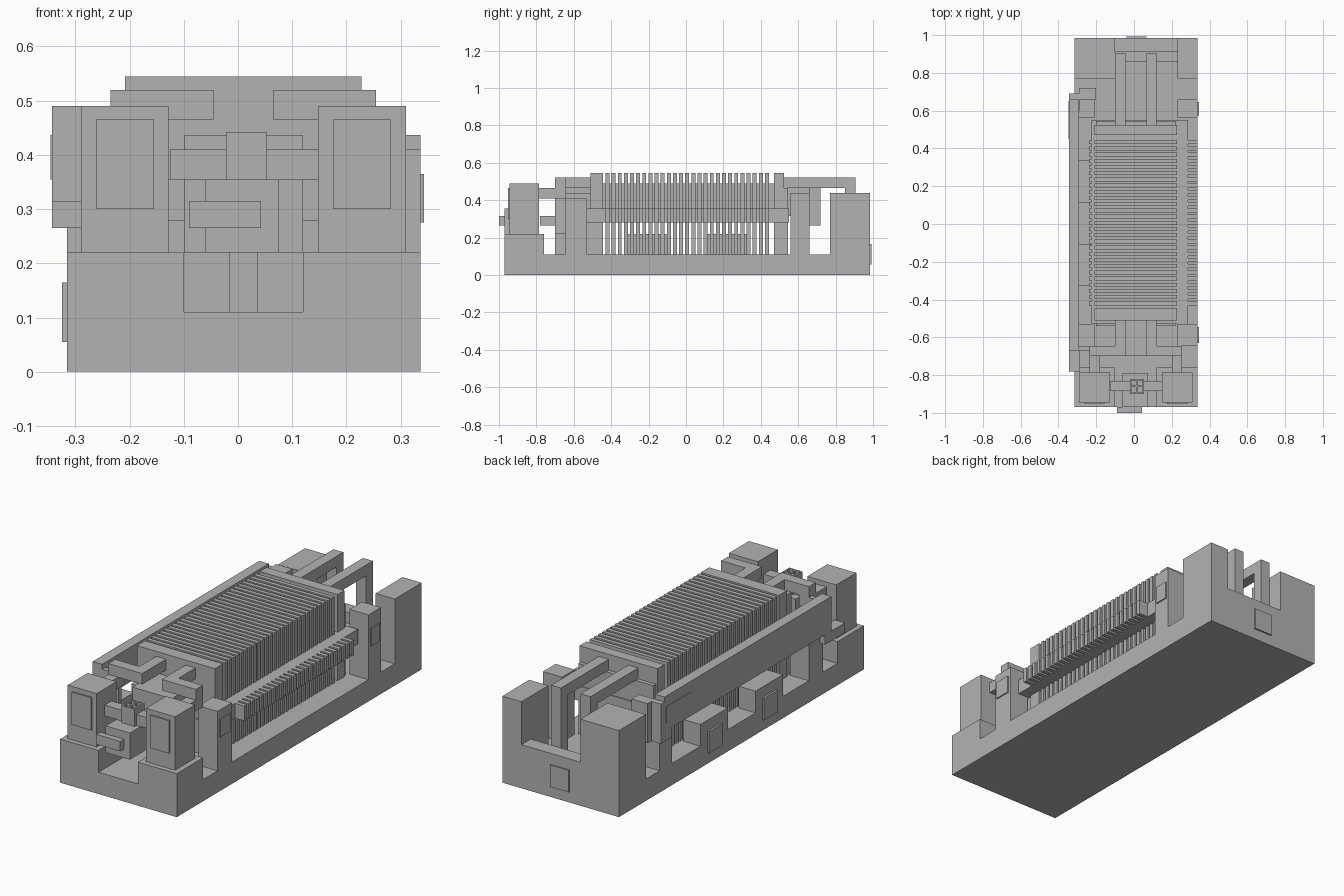
import bpy, bmesh

CX = 0.01  # symmetry axis of the paired parts

grey = bpy.data.materials.new("plain_grey")
grey.diffuse_color = (0.45, 0.45, 0.45, 1)


def part(name, *boxes):
    """One object made from boxes given as (x0, x1, y0, y1, z0, z1)."""
    bm = bmesh.new()
    for x0, x1, y0, y1, z0, z1 in boxes:
        vs = bmesh.ops.create_cube(bm, size=1)["verts"]
        for v in vs:
            v.co.x = x1 if v.co.x > 0 else x0
            v.co.y = y1 if v.co.y > 0 else y0
            v.co.z = z1 if v.co.z > 0 else z0
    me = bpy.data.meshes.new(name)
    bm.to_mesh(me)
    bm.free()
    me.materials.append(grey)
    ob = bpy.data.objects.new(name, me)
    bpy.context.collection.objects.link(ob)
    return ob


def flip(b):
    """Mirror a box across the symmetry axis."""
    return (2 * CX - b[1], 2 * CX - b[0]) + tuple(b[2:])


def pair(name, *boxes):
    part("right_" + name, *boxes)
    part("left_" + name, *[flip(b) for b in boxes])


# base slab with raised corner blocks
part("base", (-.315, .337, -.97, .985, 0, .11))
part("front_blocks", (-.315, -.10, -.97, -.76, .11, .22), (.12, .337, -.97, -.76, .11, .22))
part("back_blocks", (-.315, -.10, .77, .985, .11, .437), (.23, .337, .77, .985, .11, .437))
part("back_wall", (-.10, .23, .91, .985, .11, .22))
part("back_step", (-.10, .23, .86, .91, .11, .165))
part("back_plate", (-.04, .065, .985, .993, .055, .165))

# side pillars and stumps with plates
part("right_pillars", (.23, .337, -.645, -.53, .11, .41), (.23, .337, .56, .66, .11, .437))
part("pillar_plates", (.337, .343, -.63, -.545, .275, .365), (.337, .343, .575, .645, .275, .365))
part("left_pillars", (-.315, -.21, -.645, -.53, .11, .315), (-.315, -.21, .56, .66, .11, .315))
for i, y in enumerate((.225, -.215)):
    part(f"stump_{i}", (-.315, -.22, y - .11, y + .11, .11, .22))
    part(f"stump_plate_{i}", (-.325, -.315, y - .055, y + .055, .055, .165))

# front towers with panels, joined by a crossbar
pair("tower", (.148, .31, -.945, -.785, .22, .49))
pair("tower_panel", (.175, .282, -.953, -.945, .30, .465))
part("crossbar", (-.125, .148, -.885, -.83, .355, .41))
part("valve_box", (-.06, .075, -.97, -.79, .22, .355))
part("nozzle", (-.09, .042, -1.0, -.97, .265, .315))

# small grille cap on the crossbar
part("cap_box", (-.022, .053, -.90, -.82, .355, .425))
bars = [(x - .004, x + .004, -.90, -.82, .425, .442) for x in (-.018, .0155, .049)]
bars += [(-.022, .053, y - .004, y + .004, .425, .442) for y in (-.896, -.86, -.824)]
part("cap_grille", *bars)

# central housing behind the towers
part("centre_housing", (-.10, .12, -.70, -.505, .22, .437))
part("centre_drain", (-.017, .037, -.70, -.51, .11, .22))

# cooling fin stack with end plates
N, Y0, PITCH, T = 27, -.42, .0328, .0105
fin_y = [Y0 + i * PITCH for i in range(N)]
part("end_plates", (-.208, .228, -.51, -.445, .11, .545), (-.208, .228, .47, .525, .11, .545))
part("cooling_fins", *[(-.208, .228, y - T, y + T, .11, .545) for y in fin_y])
part("core_bar", (-.225, .285, -.53, .55, .28, .355))
part("comb_teeth", *[(-.238, .337, y - T, y + T, .28, .355) for y in fin_y])
part("end_feet", (-.20, .22, -.54, -.51, .11, .28), (-.20, .22, .525, .545, .11, .465))

# front pipes: out of the stack, sideways, then into the towers
pair("front_pipe",
     (.065, .12, -.70, -.51, .465, .52),
     (.12, .255, -.70, -.645, .465, .52),
     (.20, .255, -.785, -.645, .41, .465))

# back pipes: along the top, then down to the floor
pair("back_pipe", (.065, .12, .525, .905, .465, .52), (.065, .12, .85, .905, .11, .465))

# side rail on the left with end brackets
part("side_rail", (-.343, -.29, -.67, .66, .315, .49))
part("rail_brackets",
     (-.343, -.285, -.78, -.62, .265, .315), (-.29, -.20, -.67, -.645, .315, .465),
     (-.343, -.285, .60, .69, .265, .465), (-.29, -.20, .66, .72, .265, .465))
part("rail_plate", (-.346, -.343, .45, .65, .355, .437))
